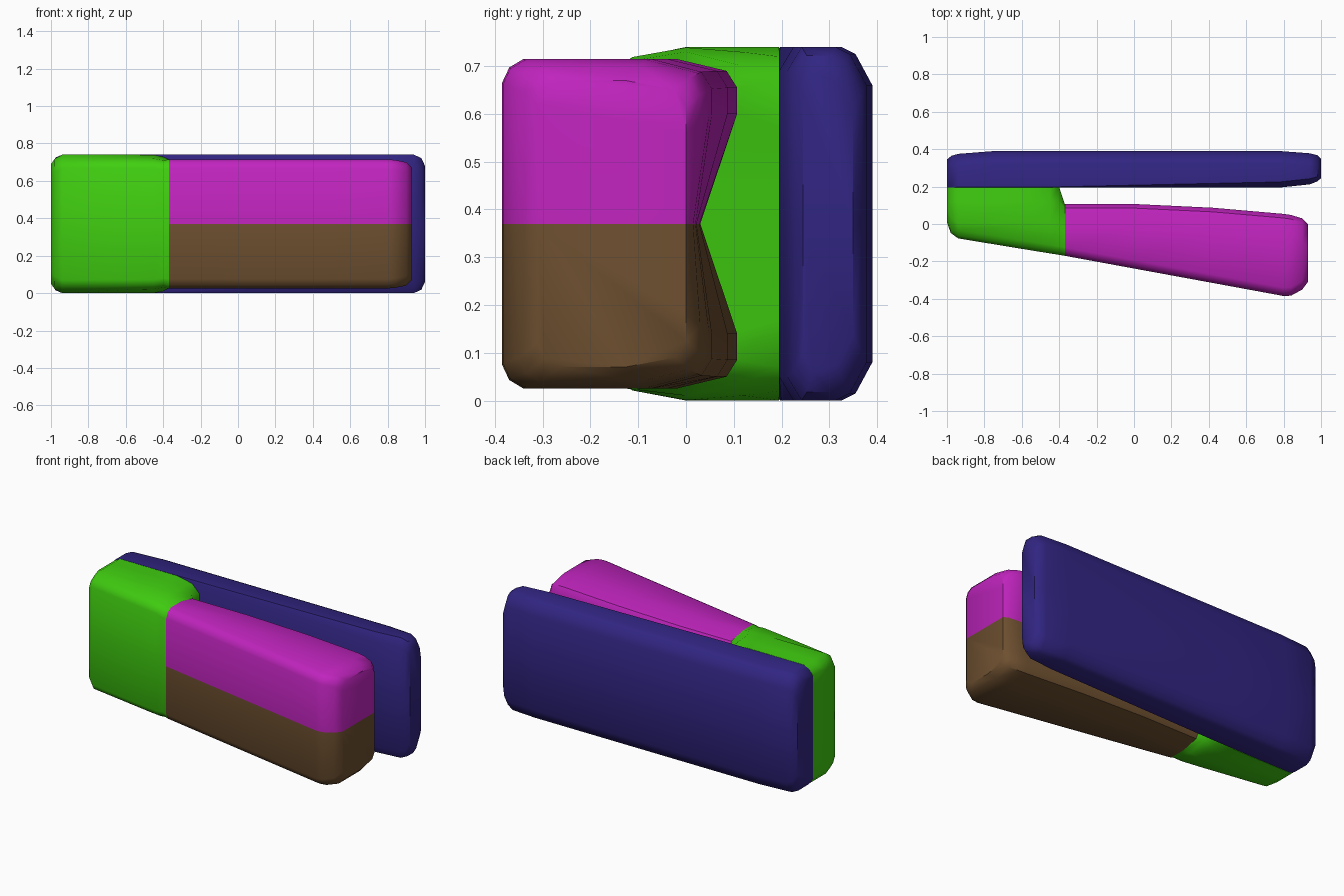
import bpy
import bmesh
import math

cube = bpy.data.objects.get("Cube")
if cube:
    bpy.data.objects.remove(cube, do_unlink=True)

MID = 0.37  # height of the mirror plane


def material(name, rgb):
    lin = [((c / 255 + 0.055) / 1.055) ** 2.4 if c > 10 else c / 255 / 12.92 for c in rgb]
    m = bpy.data.materials.new(name)
    m.use_nodes = True
    m.diffuse_color = (*lin, 1)
    m.node_tree.nodes["Principled BSDF"].inputs["Base Color"].default_value = (*lin, 1)
    return m


green = material("bright green", (64, 206, 16))
blue = material("dark blue", (49, 37, 130))
magenta = material("magenta", (192, 36, 190))
brown = material("brown", (110, 80, 48))


def loft(name, sections, mats, cap_start=True, cap_end=True):
    """Skin half sections (x, [(y, height above mid)]), mirrored about MID."""
    bm = bmesh.new()
    rings = []
    for x, half in sections:
        loop = half + [(y, -h) for y, h in half[-2:0:-1]]
        rings.append([bm.verts.new((x, y, MID + h)) for y, h in loop])
    n = len(rings[0])
    for a, b in zip(rings, rings[1:]):
        for i in range(n):
            j = (i + 1) % n
            bm.faces.new((a[i], a[j], b[j], b[i]))
    # End caps, split along the mirror plane
    k = n // 2
    for ring, wanted in ((rings[0], cap_start), (rings[-1], cap_end)):
        if wanted:
            bm.faces.new(ring[:k + 1])
            bm.faces.new(ring[k:] + ring[:1])
    bmesh.ops.recalc_face_normals(bm, faces=bm.faces)
    # Second colour goes below the mirror plane
    if len(mats) > 1:
        for f in bm.faces:
            f.material_index = int(f.calc_center_median().z < MID)
    mesh = bpy.data.meshes.new(name)
    bm.to_mesh(mesh)
    bm.free()
    for m in mats:
        mesh.materials.append(m)
    obj = bpy.data.objects.new(name, mesh)
    bpy.context.collection.objects.link(obj)
    bpy.ops.object.select_all(action='DESELECT')
    obj.select_set(True)
    bpy.context.view_layer.objects.active = obj
    bpy.ops.object.shade_smooth_by_angle(angle=math.radians(40))
    return obj


# Long base plate standing on its edge
def plate(yf, yr, h, cy, cz):
    return [(yf, 0), (yf, h - cz), (yf + cy, h), (yr - 0.065, h),
            (yr - 0.035, h - 0.015), (yr, h - 0.08), (yr, 0)]


loft("base_plate", [
    (-1.0, plate(0.195, 0.345, 0.32, 0.002, 0.002)),
    (-0.975, plate(0.195, 0.365, 0.355, 0.002, 0.002)),
    (-0.94, plate(0.195, 0.375, 0.37, 0.002, 0.002)),
    (-0.75, plate(0.195, 0.39, 0.37, 0.002, 0.002)),
    (-0.40, plate(0.195, 0.39, 0.37, 0.004, 0.01)),
    (0.78, plate(0.195, 0.39, 0.37, 0.03, 0.05)),
    (0.94, plate(0.212, 0.378, 0.37, 0.03, 0.05)),
    (0.98, plate(0.228, 0.368, 0.352, 0.025, 0.045)),
    (1.0, plate(0.245, 0.35, 0.31, 0.02, 0.04)),
], [blue])


# Swinging arm with a shallow groove along its inner side
def arm(yf, top, notch, h=0.345, bulge=0.107):
    return [(yf, 0), (yf, h - 0.05), (yf + 0.015, h - 0.018), (yf + 0.045, h),
            (bulge - 0.127, h), (bulge - 0.022, top), (bulge, top - 0.035),
            (bulge, top - 0.09), (notch, 0)]


root = arm(-0.17, 0.32, 0.03)
loft("arm", [
    (-0.37, root),
    (0.0, arm(-0.238, 0.32, 0.03, bulge=0.107)),
    (0.42, arm(-0.315, 0.32, 0.028, bulge=0.087)),
    (0.80, arm(-0.385, 0.318, 0.022, bulge=0.054)),
    (0.84, arm(-0.383, 0.315, 0.02, h=0.342, bulge=0.048)),
    (0.90, arm(-0.35, 0.305, 0.015, h=0.33, bulge=0.03)),
    (0.93, arm(-0.31, 0.28, 0.0, h=0.30, bulge=0.0)),
], [magenta, brown], cap_start=False)


# Hinge block joining the arm to the plate
def block(yf, h, corner, ytop=0.0):
    return [(yf, 0), (yf, h - 0.07), (yf + 0.015, h - 0.04), (yf + 0.045, h - 0.02),
            (ytop, h), (0.12, (h + corner) / 2), (0.195, corner),
            (0.195, corner - 0.1), (0.195, 0)]


loft("hinge_block", [
    (-1.0, block(0.01, 0.32, 0.32, 0.08)),
    (-0.98, block(-0.048, 0.348, 0.348, 0.04)),
    (-0.94, block(-0.077, 0.37, 0.37, 0.0)),
    (-0.55, block(-0.141, 0.37, 0.37)),
    (-0.45, block(-0.157, 0.369, 0.35)),
    (-0.40, block(-0.165, 0.36, 0.30)),
    (-0.37, root),
], [green], cap_end=False)
